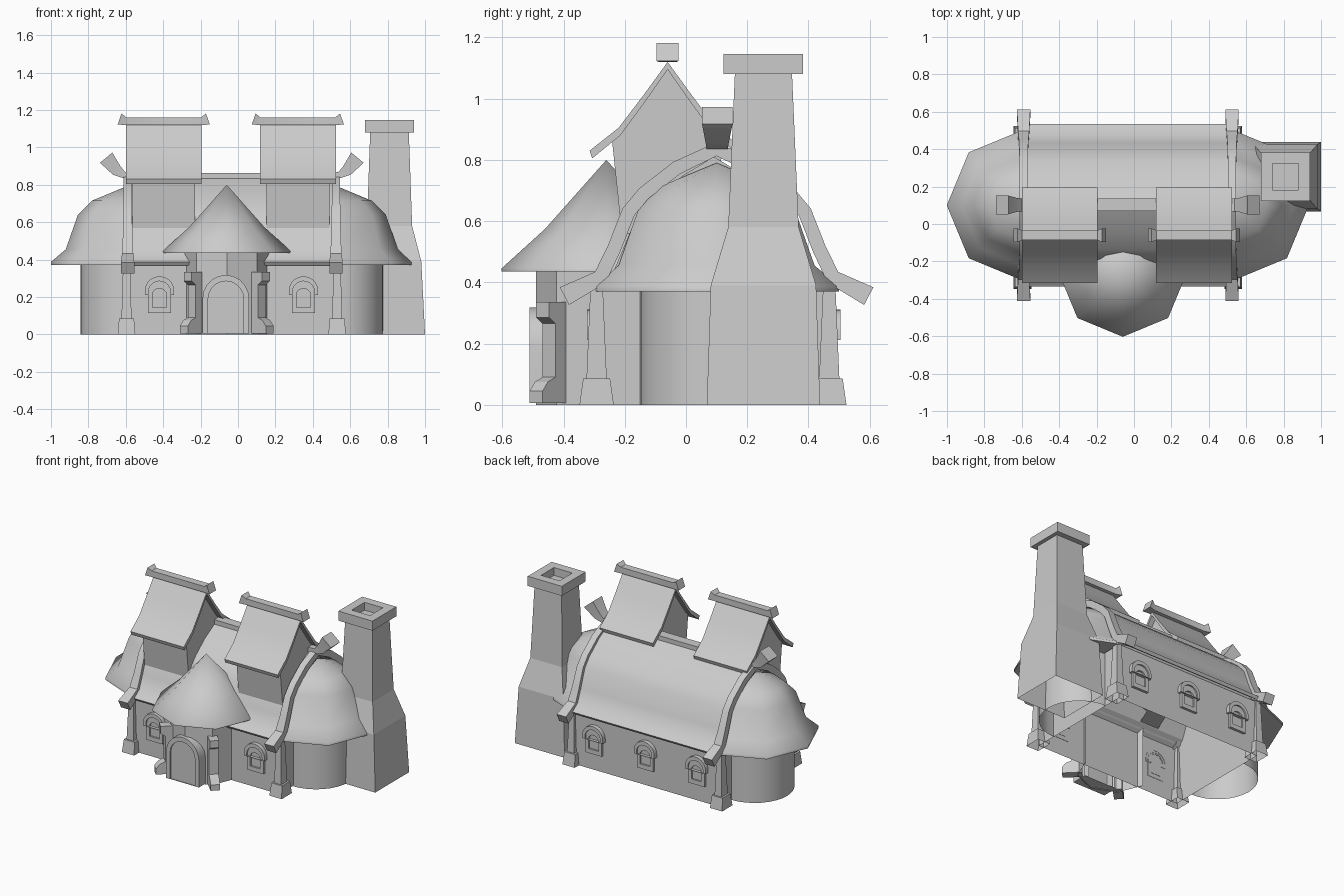
import bpy, bmesh, math
from mathutils import Vector

cube = bpy.data.objects.get("Cube")
if cube:
    bpy.data.objects.remove(cube)

stone = bpy.data.materials.new("plain_grey")
stone.use_nodes = True
GREY = (0.6, 0.6, 0.6, 1)
stone.diffuse_color = GREY
stone.node_tree.nodes["Principled BSDF"].inputs["Base Color"].default_value = GREY

XC, YC = -0.033, 0.1          # middle of the house
SIDES = ((-1, "right"), (1, "left"))


def loft(name, rings, caps=(True, True), closed=True, smooth=0):
    """Skin a list of equal-length rings; smooth is the sharp-edge angle."""
    bm = bmesh.new()
    vs = [[bm.verts.new(p) for p in r] for r in rings]
    n = len(rings[0])
    for a, b in zip(vs, vs[1:]):
        for i in range(n if closed else n - 1):
            j = (i + 1) % n
            bm.faces.new((a[i], a[j], b[j], b[i]))
    for ring, cap in ((vs[0], caps[0]), (vs[-1], caps[1])):
        if cap:
            bm.faces.new(ring)
    bmesh.ops.remove_doubles(bm, verts=bm.verts, dist=0.0005)
    bmesh.ops.recalc_face_normals(bm, faces=bm.faces)
    if smooth:
        for f in bm.faces:
            f.smooth = True
        for e in bm.edges:
            e.smooth = e.calc_face_angle(0) < math.radians(smooth)
    me = bpy.data.meshes.new(name)
    bm.to_mesh(me)
    bm.free()
    me.materials.append(stone)
    ob = bpy.data.objects.new(name, me)
    bpy.context.collection.objects.link(ob)
    return ob


def along_x(name, profile, x0, x1, **kw):
    return loft(name, [[(x, y, z) for y, z in profile] for x in (x0, x1)], **kw)


def lathe(name, profile, cx, cy, segs, start=0, sweep=360, **kw):
    full = sweep == 360
    angles = [math.radians(start + sweep * i / segs) for i in range(segs + (not full))]
    rings = [[(cx + r * math.cos(a), cy + r * math.sin(a), z) for a in angles]
             for r, z in profile]
    return loft(name, rings, caps=(False, False), closed=full, **kw)


def beam(name, path, place):
    """Box section swept along (u, v, thickness, width) points."""
    rings = []
    for i, (u, v, t, w) in enumerate(path):
        a, b = path[max(i - 1, 0)], path[min(i + 1, len(path) - 1)]
        d = Vector((b[0] - a[0], b[1] - a[1])).normalized()
        nu, nv = -d.y * t / 2, d.x * t / 2
        rings.append([place(u + s * nu, v + s * nv, k * w / 2)
                      for s, k in ((1, 1), (1, -1), (-1, -1), (-1, 1))])
    return loft(name, rings, smooth=35)


def tower(name, sections, cx, cy):
    """Stacked rectangles of (half width, half depth, height)."""
    return loft(name, [[(cx + i * w, cy + j * d, z) for i, j in
                        ((-1, -1), (1, -1), (1, 1), (-1, 1))]
                       for w, d, z in sections], caps=(False, True))


def mirrored(half):
    """Half path ending at u = 0, continued on the other side."""
    return half + [(-p[0],) + p[1:] for p in reversed(half[:-1])]


def arch(cx, y, half, bottom, spring, rise, n=10):
    curve = [(cx + half * math.cos(math.pi * i / n), y,
              spring + rise * math.sin(math.pi * i / n)) for i in range(n + 1)]
    return [(cx + half, y, bottom)] + curve + [(cx - half, y, bottom)]


def arch_frame(name, cx, y_wall, y_out, outer, inner):
    loft(name, [arch(cx, y_wall, *outer), arch(cx, y_out, *outer),
                arch(cx, y_out, *inner), arch(cx, y_wall, *inner)],
         caps=(False, False), smooth=40)


# Main walls with gables
gable = mirrored([(0.386, 0), (0.386, 0.385), (0.33, 0.43), (0.25, 0.62),
                  (0.1, 0.75), (0, 0.81)])
walls = along_x("main_walls", [(YC - 0.009 + u, z) for u, z in gable],
                XC - 0.56, XC + 0.555)
bm = bmesh.new()
bm.from_mesh(walls.data)
under = [f for f in bm.faces if all(v.co.z < 0.01 for v in f.verts)]
bmesh.ops.delete(bm, geom=under, context='FACES_ONLY')
bm.to_mesh(walls.data)
bm.free()

# Main roof shell
outer = mirrored([(0.435, 0.387), (0.375, 0.427), (0.335, 0.51), (0.285, 0.635),
                  (0.235, 0.692), (0.13, 0.777), (0, 0.85)])
inner = [(u * 0.97, z - 0.018) for u, z in reversed(outer)]
along_x("main_roof", [(YC + u, z) for u, z in outer + inner],
        XC - 0.565, XC + 0.565, smooth=40)

# Ridge beam with flared horns
horn = [(-0.672, 0.945, 0.086, 0.1), (-0.615, 0.876, 0.06, 0.075),
        (-0.57, 0.85, 0.035, 0.068), (0, 0.848, 0.03, 0.066)]
beam("main_ridge_beam", mirrored(horn), lambda u, v, w: (XC + u, YC + 0.002 + w, v))

# Round ends, gable trims and corner posts
trim = [(0.497, 0.355, 0.065, 0.072), (0.38, 0.416, 0.05, 0.06),
        (0.335, 0.51, 0.045, 0.052), (0.288, 0.63, 0.045, 0.047),
        (0.238, 0.69, 0.045, 0.045), (0.13, 0.774, 0.045, 0.045), (0, 0.835, 0.045, 0.045)]
dome = [(0.24, 0.37), (0.4, 0.37), (0.4, 0.387), (0.32, 0.455), (0.255, 0.64),
        (0.18, 0.715), (0, 0.79)]
post = [(0.047, 0.056, 0), (0.04, 0.044, 0.085), (0.027, 0.033, 0.085), (0.018, 0.02, 0.39)]
for s, side in SIDES:
    lathe(side + "_end_roof", dome, XC + s * 0.568, YC, 4, start=-90 * s, sweep=180,
          smooth=50)
    lathe(side + "_end_wall", [(0.25, 0), (0.25, 0.375)], XC + s * 0.56, YC, 16,
          start=-90 * s, sweep=180, smooth=40)
    beam(side + "_gable_trim", mirrored(trim),
         lambda u, v, w: (XC + s * 0.557 + w, YC + u, v))
    for y, place in ((-0.292, "front"), (0.468, "back")):
        tower(f"{place}_{side}_post", post, XC + s * 0.563, y)

# Dormers
slope = mirrored([(0.255, 0.83), (0.16, 0.905), (0.08, 1.01), (0, 1.12)])
soffit = [(u * 0.965, z - 0.025) for u, z in reversed(slope)]
cheek = mirrored([(0.15, 0.56), (0.182, 0.868), (0.154, 0.893), (0.076, 0.998), (0, 1.105)])
cap = [(-0.236, 1.152, 0.062, 0.072), (-0.202, 1.14, 0.042, 0.052), (0, 1.14, 0.042, 0.052)]
DY = -0.06
for cx, side in ((-0.397, "right"), (0.32, "left")):
    along_x(side + "_dormer_roof", [(DY + u, z) for u, z in slope + soffit],
            cx - 0.203, cx + 0.203, smooth=30)
    along_x(side + "_dormer_walls", [(DY + u, z) for u, z in cheek], cx - 0.168, cx + 0.168)
    beam(side + "_dormer_ridge", mirrored(cap), lambda u, v, w: (cx + u, DY + w, v))

# Porch turret, open where it meets the house
PX, PY = -0.06, -0.26
lathe("porch_walls", [(0.23, 0), (0.23, 0.45)], PX, PY, 4, start=180, sweep=180)
lathe("porch_roof", [(0.2, 0.435), (0.343, 0.435), (0.343, 0.445), (0.2, 0.575), (0, 0.8)],
      PX, PY, 8, smooth=50)

# Porch buttresses set at the diagonals
buttress = [(0.2, 0.005), (0.325, 0.005), (0.325, 0.045), (0.3, 0.075), (0.265, 0.09),
            (0.265, 0.265), (0.295, 0.285), (0.295, 0.335), (0.2, 0.335)]
for s, side in SIDES:
    d = Vector((s, -1, 0)).normalized()
    t = Vector((1, s, 0)).normalized() * 0.03
    loft(side + "_porch_buttress",
         [[Vector((PX, PY, z)) + d * r + t * k for r, z in buttress] for k in (-1, 1)])

# Door
arch_frame("door_frame", PX - 0.005, -0.4, -0.512,
           (0.125, 0.005, 0.19, 0.128), (0.095, 0.005, 0.19, 0.095))
loft("door", [arch(PX - 0.005, y, 0.097, 0.005, 0.19, 0.097) for y in (-0.45, -0.503)])

# Windows
windows = [(x, -0.293, -1, "front") for x in (-0.42, 0.35)]
windows += [(x, 0.475, 1, "back") for x in (-0.425, -0.033, 0.36)]
for i, (x, y, s, place) in enumerate(windows):
    name = f"{place}_window_{i + 1}"
    arch_frame(name + "_frame", x, y, y + s * 0.02,
               (0.062, 0.115, 0.23, 0.065), (0.038, 0.145, 0.21, 0.036))
    arch_frame(name + "_hood", x, y, y + s * 0.03,
               (0.078, 0.212, 0.235, 0.076), (0.058, 0.212, 0.23, 0.055))
    loft(name + "_pane", [arch(x, y + k, 0.039, 0.144, 0.21, 0.037) for k in (0, s * 0.008)])

# Chimney with a capped, hollow top
CX, CY = 0.81, 0.253
tower("chimney_stack", [(0.19, 0.185, 0), (0.17, 0.172, 0.39), (0.121, 0.115, 0.58),
                        (0.103, 0.093, 1.09)], CX, CY)
tower("chimney_cap", [(0.09, 0.09, 1.08), (0.13, 0.13, 1.08), (0.13, 0.13, 1.146),
                      (0.07, 0.07, 1.146), (0.07, 0.07, 1.092)], CX, CY)
